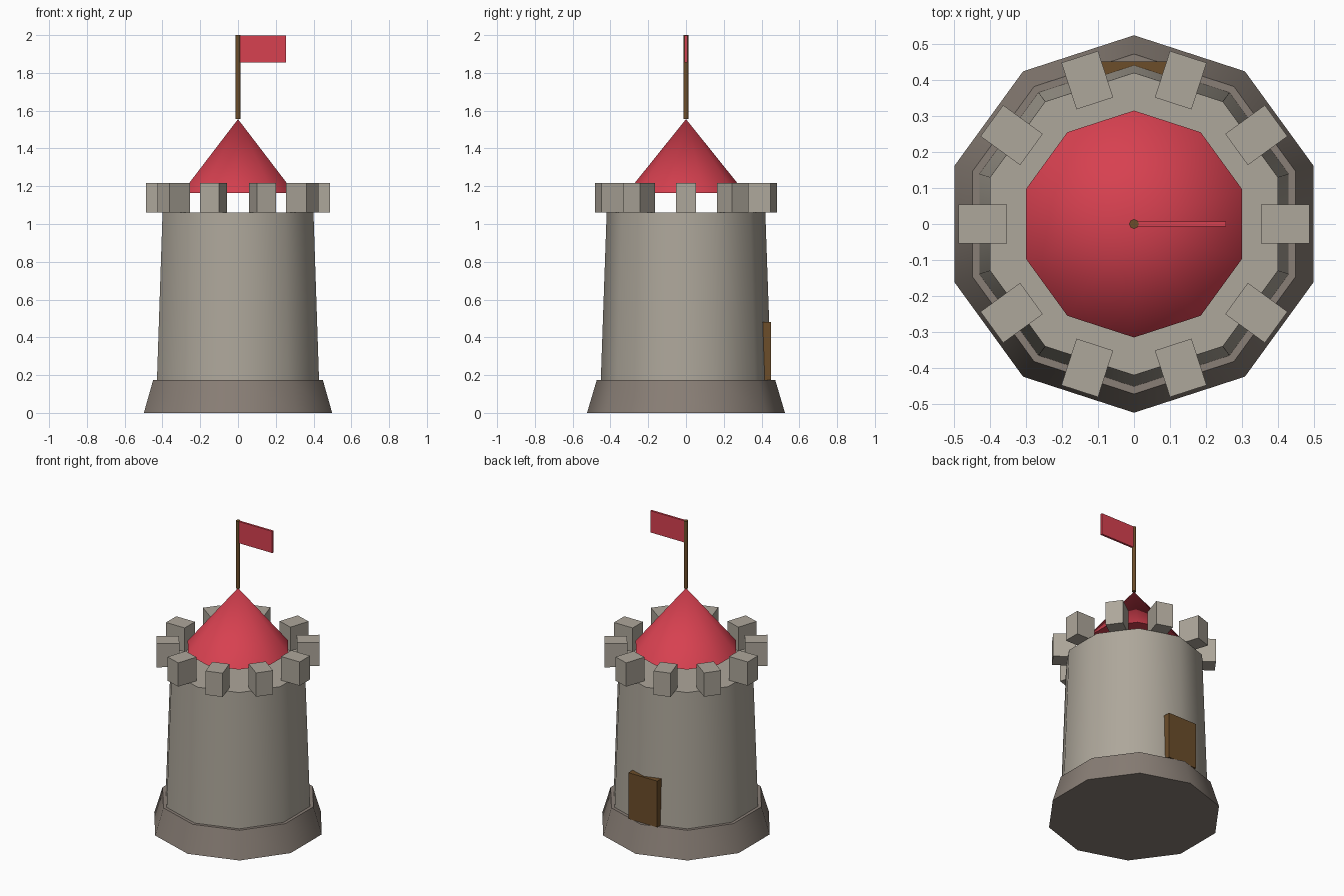
import bpy
import math

if "Cube" in bpy.data.objects:
    bpy.data.objects.remove(bpy.data.objects["Cube"])

SIDES = 10


def material(name, color):
    m = bpy.data.materials.new(name)
    m.diffuse_color = (*color, 1.0)
    m.use_nodes = True
    m.node_tree.nodes["Principled BSDF"].inputs["Base Color"].default_value = m.diffuse_color
    return m


STONE = material("light_stone", (0.42, 0.385, 0.325))
DARK_STONE = material("dark_stone", (0.25, 0.21, 0.18))
RED = material("red", (0.68, 0.052, 0.08))
WOOD = material("brown_wood", (0.15, 0.075, 0.023))


def frustum(name, r1, r2, z1, z2, mat, sides=SIDES):
    """Tapered many-sided drum with smooth sides and sharp rims."""
    bpy.ops.mesh.primitive_cone_add(vertices=sides, radius1=r1, radius2=r2,
                                    depth=z2 - z1, location=(0, 0, (z1 + z2) / 2))
    ob = bpy.context.object
    ob.name = name
    ob.data.materials.append(mat)
    bpy.ops.object.shade_smooth_by_angle(angle=math.radians(46))
    return ob


def box(name, size, center, mat, turn=0.0):
    bpy.ops.mesh.primitive_cube_add(size=1, location=center, rotation=(0, 0, turn))
    ob = bpy.context.object
    ob.name = name
    ob.scale = size
    bpy.ops.object.transform_apply(location=False, rotation=False, scale=True)
    ob.data.materials.append(mat)
    return ob


# Flared footing and tapering tower wall
frustum("base", 0.524, 0.472, 0.0, 0.175, DARK_STONE)
frustum("tower", 0.451, 0.42, 0.175, 1.06, STONE)

# Ring of battlement blocks, each facing outward
for i in range(SIDES):
    a = 2 * math.pi * i / SIDES
    box(f"merlon_{i + 1}", (0.136, 0.107, 0.157),
        (0.42 * math.cos(a), 0.42 * math.sin(a), 1.1385), STONE, a)

# Roof raised above the battlements
frustum("roof", 0.315, 0.0, 1.163, 1.555, RED)

# Flagpole and flag
frustum("flagpole", 0.0135, 0.0135, 1.555, 2.0, WOOD, 8)
box("flag", (0.25, 0.014, 0.143), (0.13, 0, 1.9275), RED)

# Door set into the back wall
box("door", (0.21, 0.045, 0.305), (0, 0.4285, 0.3275), WOOD)
